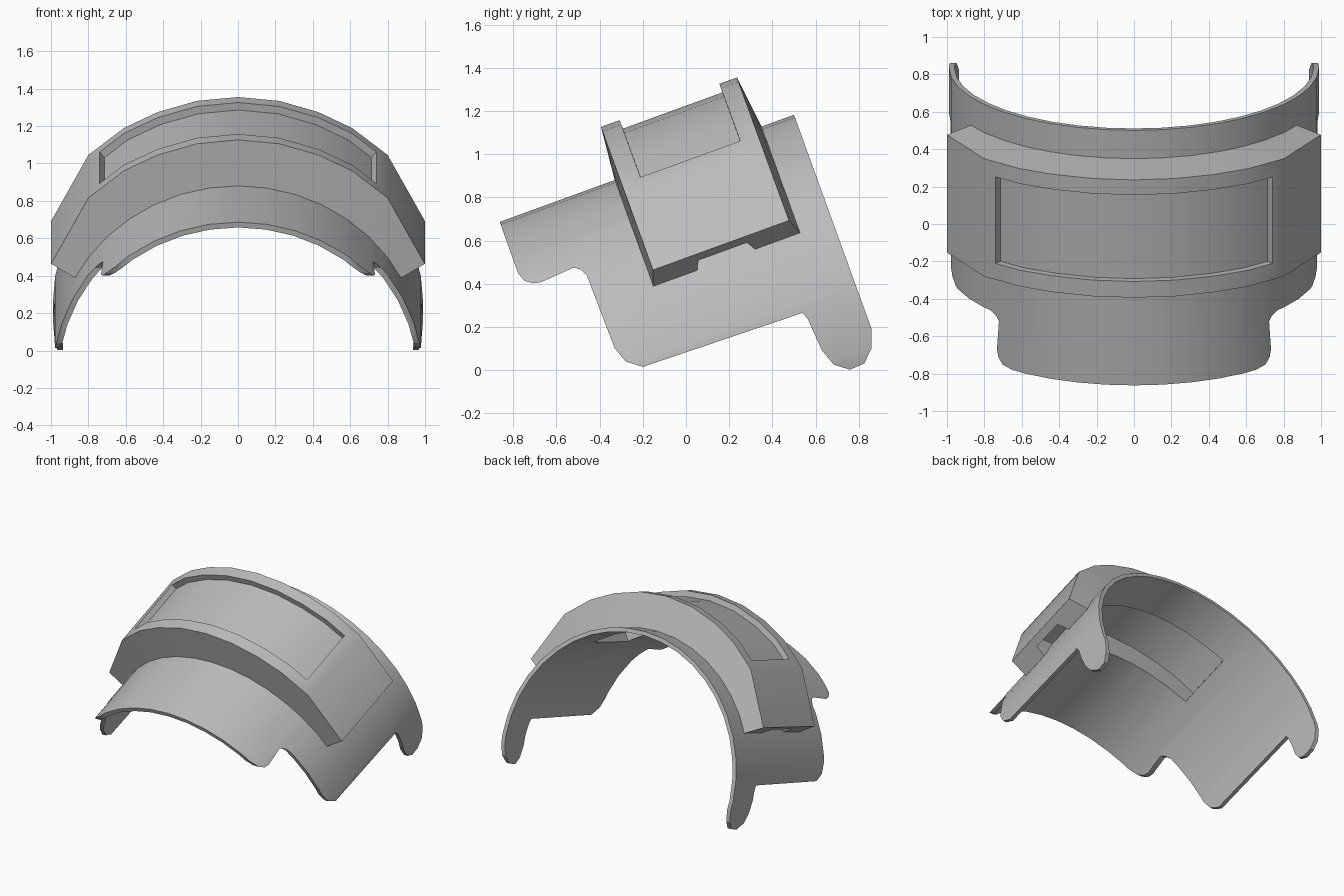
import bpy, bmesh, math
from mathutils import Matrix

if "Cube" in bpy.data.objects:
    bpy.data.objects.remove(bpy.data.objects["Cube"])

TILT = Matrix.Rotation(math.radians(20), 4, 'X')   # shell axis rises to the back
CENTRE = -0.05                                     # height of the arc centre
R_OUT, R_IN = 0.99, 0.96

grey = bpy.data.materials.new("plain_grey")
grey.diffuse_color = (0.5, 0.5, 0.5, 1)
grey.use_nodes = True
grey.node_tree.nodes["Principled BSDF"].inputs["Base Color"].default_value = grey.diffuse_color


def finish_mesh(name, bm):
    bmesh.ops.recalc_face_normals(bm, faces=bm.faces)
    me = bpy.data.meshes.new(name)
    bm.to_mesh(me)
    bm.free()
    me.materials.append(grey)
    ob = bpy.data.objects.new(name, me)
    bpy.context.collection.objects.link(ob)
    return ob


def band(name, inner, outer, v_in, v_out):
    """Solid arch between two cross-section polylines of (x, height)."""
    bm = bmesh.new()
    rings = []
    for (xi, wi), (xo, wo) in zip(inner, outer):
        rings.append([bm.verts.new(p) for p in (
            (xi, v_in[0], wi), (xo, v_out[0], wo),
            (xo, v_out[1], wo), (xi, v_in[1], wi))])
    for a, b in zip(rings, rings[1:]):
        for i in range(4):
            j = (i + 1) % 4
            bm.faces.new((a[i], a[j], b[j], b[i]))
    bm.faces.new(rings[0])
    bm.faces.new(rings[-1][::-1])
    return finish_mesh(name, bm)


def side_prism(name, profile, x0, x1):
    """Side profile of (along, height) points extruded across x."""
    bm = bmesh.new()
    a = [bm.verts.new((x0, v, w)) for v, w in profile]
    b = [bm.verts.new((x1, v, w)) for v, w in profile]
    bm.faces.new(a)
    bm.faces.new(b[::-1])
    for i in range(len(a)):
        j = (i + 1) % len(a)
        bm.faces.new((a[i], b[i], b[j], a[j]))
    return finish_mesh(name, bm)


def arc(r, angles):
    return [(r * math.sin(t), CENTRE + r * math.cos(t)) for t in angles]


def mirrored(half):
    return [(-x, w) for x, w in half[:0:-1]] + half


def scaled(pts, k):
    return [(x * k, CENTRE + (w - CENTRE) * k) for x, w in pts]


def carve(ob, cutters, op):
    for c in cutters:
        m = ob.modifiers.new("cut", 'BOOLEAN')
        m.object, m.operation, m.solver = c, op, 'EXACT'
    bpy.context.view_layer.update()
    dg = bpy.context.evaluated_depsgraph_get()
    me = bpy.data.meshes.new_from_object(ob.evaluated_get(dg))
    ob.modifiers.clear()
    ob.data = me


# curved shell, trimmed to its side outline with front and rear tabs
angles = [math.radians(-108 + 9 * i) for i in range(25)]
shell = band("curved_shell", arc(R_IN, angles), arc(R_OUT, angles),
             (-0.8, 1.1), (-0.8, 1.1))
outline = [(-0.575, 1.1), (-0.578, 0.69), (-0.563, 0.646), (-0.53, 0.62),
           (-0.49, 0.612), (-0.326, 0.624), (-0.3, 0.605), (-0.282, 0.571),
           (-0.276, 0.207), (-0.249, 0.133), (-0.183, 0.082), (0.598, 0.064),
           (0.611, 0.028), (0.623, -0.131), (0.652, -0.211), (0.714, -0.258),
           (0.786, -0.254), (0.842, -0.2), (0.873, -0.116), (0.875, 1.1)]
trim = side_prism("trim_cutter", outline, -1.3, 1.3)
carve(shell, [trim], 'INTERSECT')

# raised housing over the shell
roof = [(0, 1.193), (0.22, 1.171), (0.43, 1.107), (0.61, 1.017),
        (0.8, 0.863), (0.999, 0.488)]
base_end = math.acos((0.417 - CENTRE) / R_OUT)
base = arc(R_OUT - 0.006, [base_end * i / 5 for i in range(6)])
housing = band("raised_housing", mirrored(base), mirrored(roof),
               (-0.01, 0.715), (0.015, 0.685))

# shallow window in the top, and the opening below it
win = roof[:4] + [(0.74, 0.912)]
win_cut = band("window_cutter", mirrored(scaled(win, 0.966)),
               mirrored(scaled(win, 1.1)), (0.108, 0.598), (0.104, 0.602))
hole_cut = band("opening_cutter", mirrored(scaled(win, 0.7)),
                mirrored(scaled(win, 0.94)), (0.12, 0.56), (0.12, 0.56))

# slots in the underside of the housing ends
slot = [(0.2, 0.3), (0.203, 0.41), (0.232, 0.464), (0.235, 0.56),
        (0.465, 0.56), (0.465, 0.46), (0.492, 0.417), (0.495, 0.3)]
slots = [side_prism("slot_cutter", slot, *sorted((s * 0.7, s * 0.945)))
         for s in (-1, 1)]
carve(housing, [win_cut, hole_cut] + slots, 'DIFFERENCE')
carve(shell, [hole_cut], 'DIFFERENCE')

for c in [trim, win_cut, hole_cut] + slots:
    bpy.data.objects.remove(c)

# tilt into place and shade
for ob in (shell, housing):
    ob.data.transform(TILT)
    bpy.ops.object.select_all(action='DESELECT')
    ob.select_set(True)
    bpy.context.view_layer.objects.active = ob
    bpy.ops.object.shade_smooth_by_angle(angle=math.radians(25))
